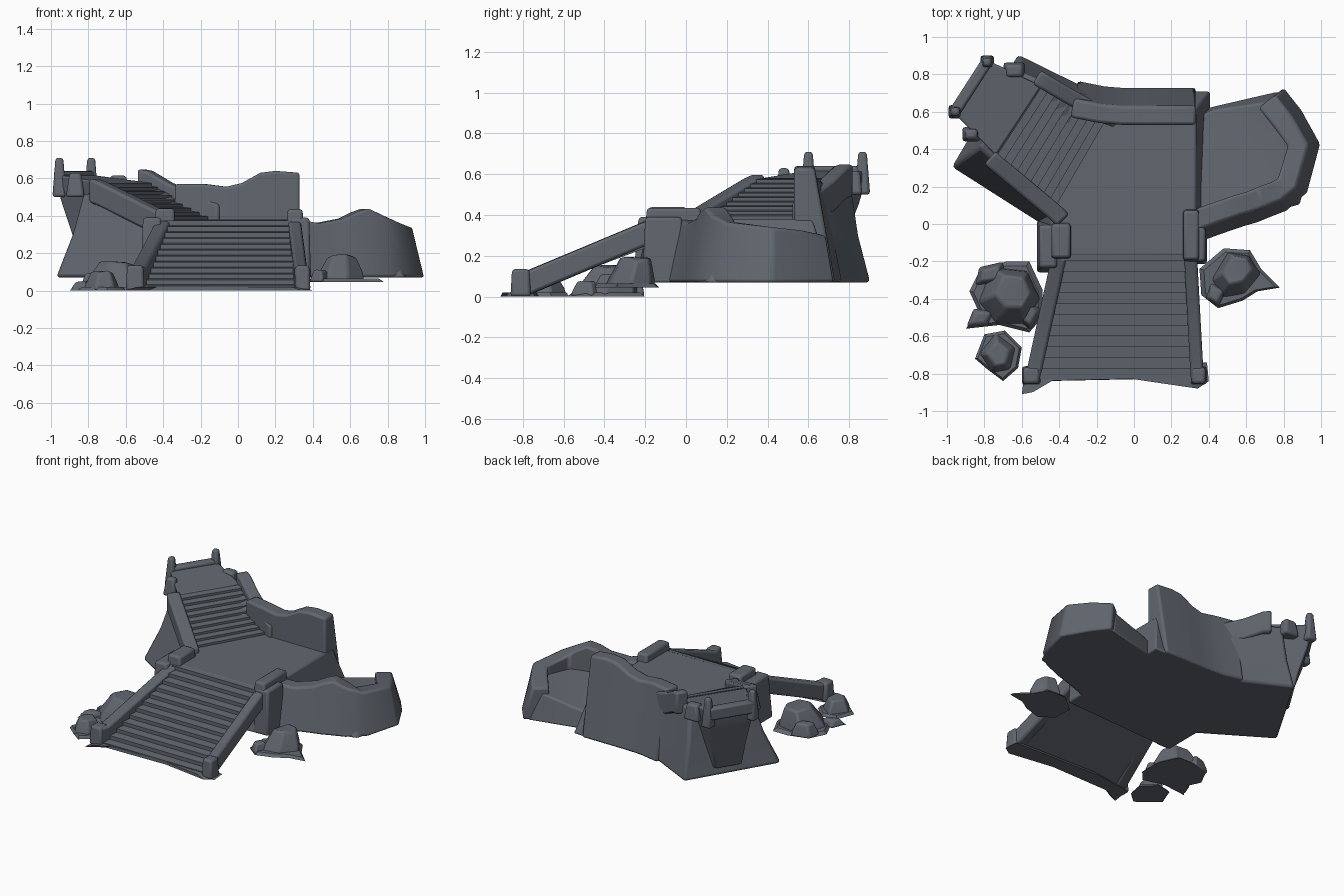
import bpy, bmesh, math, random
from mathutils import Vector

if "Cube" in bpy.data.objects:
    bpy.data.objects.remove(bpy.data.objects["Cube"], do_unlink=True)

stone = bpy.data.materials.new("slate_stone")
stone.use_nodes = True
COLOUR = (0.12, 0.135, 0.16, 1)
stone.diffuse_color = COLOUR
stone.node_tree.nodes["Principled BSDF"].inputs["Base Color"].default_value = COLOUR
parts = []
GROUND = 0.07


def finish(name, bm, bevel):
    """Clean the mesh, add worn edges and the stone colour."""
    big = [f for f in bm.faces if len(f.verts) > 4]
    bmesh.ops.triangulate(bm, faces=big)
    bmesh.ops.recalc_face_normals(bm, faces=bm.faces)
    mesh = bpy.data.meshes.new(name)
    bm.to_mesh(mesh)
    bm.free()
    mesh.materials.append(stone)
    ob = bpy.data.objects.new(name, mesh)
    bpy.context.collection.objects.link(ob)
    if bevel:
        mod = ob.modifiers.new("worn_edges", "BEVEL")
        mod.width, mod.segments = bevel, 2
        mod.limit_method, mod.angle_limit = "ANGLE", math.radians(35)
    parts.append(ob)


def loft(name, rings, bevel=0.012):
    """Solid skin through rings with equal point counts."""
    bm = bmesh.new()
    rows = [[bm.verts.new(p) for p in ring] for ring in rings]
    n = len(rows[0])
    for low, high in zip(rows, rows[1:]):
        for i in range(n):
            j = (i + 1) % n
            bm.faces.new((low[i], low[j], high[j], high[i]))
    bm.faces.new(rows[0][::-1])
    bm.faces.new(rows[-1])
    finish(name, bm, bevel)


def flat(points, z):
    return [(x, y, z) for x, y in points]


def block(name, x, y, w, d, bottom, top, taper=0.9):
    def ring(s, z):
        return [(x + a * w * s / 2, y + b * d * s / 2, z)
                for a, b in ((-1, -1), (1, -1), (1, 1), (-1, 1))]
    loft(name, [ring(1, bottom), ring(taper, top)], 0.015)


def wall(name, path, width, drop=0.1, foot=None, flare=0.0):
    """Beam along a path of top points; foot takes it to the ground."""
    pts = [Vector(p) for p in path]
    rings = []
    for i, p in enumerate(pts):
        along = pts[min(i + 1, len(pts) - 1)] - pts[max(i - 1, 0)]
        side = Vector((along.y, -along.x, 0)).normalized()
        bottom = p.z - drop if foot is None else foot
        outer, inner = p + side * width / 2, p - side * width / 2
        low_out = outer + side * flare
        rings.append([inner, outer, (low_out.x, low_out.y, bottom), (inner.x, inner.y, bottom)])
    loft(name, rings, 0.015)


def stairs(name, low, high, count, thickness):
    """Stepped slab between a low edge and a high edge."""
    z0, z1 = low[0][2], high[0][2]
    profile = [(0, z0 - thickness)]
    for i in range(count):
        z = z0 + (z1 - z0) * (i + 1) / count
        profile += [(i / count, z - 0.006), ((i + 1) / count, z)]
    profile.append((1, z1 - thickness))
    rings = []
    for a, b in zip(low, high):
        a, b = Vector(a), Vector(b)
        rings.append([(*a.lerp(b, t).xy, max(z, 0.0)) for t, z in profile])
    loft(name, rings, 0.009)


def rock(name, outline, z, height, top=0.5, lean=(0, 0), seed=1):
    """Angular boulder: steep sides and a tilted flat top."""
    rng = random.Random(seed)
    cx = sum(p[0] for p in outline) / len(outline)
    cy = sum(p[1] for p in outline) / len(outline)

    def ring(scale, level, shift, rough):
        return [(cx + (x - cx) * scale + lean[0] * shift, cy + (y - cy) * scale + lean[1] * shift,
                 z + height * level * rng.uniform(1 - rough, 1)) for x, y in outline]
    loft(name, [ring(1, 0, 0, 0), ring(0.9, 0.4, 0.3, 0.3), ring(top, 1, 1, 0.15)], 0.012)


def skirt(name, outline, z, height=0.02):
    """Thin ragged slab of rubble lying on the ground."""
    cx = sum(p[0] for p in outline) / len(outline)
    cy = sum(p[1] for p in outline) / len(outline)
    inner = [(cx + (x - cx) * 0.88, cy + (y - cy) * 0.88) for x, y in outline]
    loft(name, [flat(outline, z), flat(inner, z + height)], 0)


# Main platform
loft("platform", [
    flat([(-.52, -.26), (.39, -.21), (.41, .71), (-.3, .74), (-.6, .3), (-.52, .02)], GROUND),
    flat([(-.46, -.17), (.33, -.17), (.33, .62), (-.2, .6), (-.4, .3), (-.44, .02)], .38)])

# Mound carrying the upper stairs
loft("stair_mound", [
    flat([(-.98, .3), (-.5, 0), (-.1, .3), (-.1, .69), (-.3, .75), (-.62, .91)], GROUND),
    flat([(-.89, .37), (-.46, .03), (-.2, .3), (-.14, .66), (-.32, .73), (-.61, .85)], .3),
    [(-.83, .41, .52), (-.42, .05, .36), (-.28, .3, .35),
     (-.18, .6, .36), (-.38, .72, .55), (-.6, .81, .57)]], 0.02)

# Flights of steps
stairs("lower_stairs", [(-.52, -.83, .0), (.34, -.83, .0)],
       [(-.38, -.14, .38), (.28, -.14, .38)], 12, .12)
stairs("upper_stairs", [(-.42, .09, .38), (-.16, .54, .38)],
       [(-.75, .34, .58), (-.49, .74, .58)], 9, .1)

# Upper landing with its tapering bracket
loft("upper_landing", [
    flat([(-.7, .44), (-.85, .57), (-.75, .73), (-.6, .66)], .13),
    flat([(-.72, .42), (-.89, .58), (-.76, .79), (-.58, .69)], .3),
    flat([(-.72, .4), (-.94, .6), (-.78, .85), (-.54, .71)], .45),
    flat([(-.73, .38), (-.97, .6), (-.79, .88), (-.51, .73)], .55),
    [(-.74, .36, .58), (-.97, .6, .62), (-.79, .88, .62), (-.49, .74, .58)]])
wall("landing_end_beam", [(-.965, .59, .64), (-.785, .87, .64)], .06, .09)
for label, x, y in (("front", -.955, .6), ("back", -.785, .865)):
    block("landing_post_" + label, x, y, .075, .075, .5, .71, .55)
block("broken_edge_stone", -.87, .48, .1, .08, .5, .63, .6)
block("back_edge_stone", -.64, .82, .12, .09, .5, .615, .7)

# Parapets and stair rails
wall("back_wall", [(.33, .58, .63), (.2, .58, .64), (.12, .58, .63), (.02, .58, .575),
                   (-.06, .58, .555), (-.18, .59, .57), (-.33, .62, .57)],
     .1, foot=GROUND, flare=.1)
wall("upper_back_rail", [(-.09, .555, .46), (-.18, .59, .5), (-.36, .69, .575),
                         (-.47, .755, .64), (-.52, .785, .65)], .085, .16)
wall("upper_front_rail", [(-.38, .02, .42), (-.42, .06, .43), (-.72, .31, .58),
                          (-.77, .355, .6)], .09, .13)
wall("lower_left_rail", [(-.39, -.1, .4), (-.41, -.22, .36), (-.53, -.77, .13),
                         (-.55, -.84, .13)], .08, .12)
wall("lower_right_rail", [(.3, -.1, .4), (.305, -.22, .36), (.335, -.77, .13),
                          (.34, -.84, .13)], .07, .12)
block("left_stair_post", -.39, -.09, .11, .2, .3, .44)
block("right_stair_post", .305, -.06, .09, .29, .3, .435)
block("left_buttress", -.46, -.12, .12, .28, GROUND, .39, .8)
block("right_buttress", .33, -.11, .12, .21, GROUND, .39, .85)
block("left_foot_post", -.55, -.81, .1, .1, 0, .135, .85)
block("right_foot_post", .345, -.81, .085, .1, 0, .135, .85)
skirt("stair_toe", [(-.6, -.91), (-.48, -.84), (0, -.83), (.34, -.88), (.4, -.84),
                    (.39, -.74), (-.3, -.72), (-.58, -.76)], 0)

# Side bastion: raised fill behind a curving wall
loft("bastion_fill", [
    flat([(.3, -.06), (.89, .1), (.98, .43), (.77, .71), (.43, .63), (.3, .6)], GROUND),
    [(.3, .02, .24), (.8, .22, .27), (.85, .42, .28), (.7, .65, .26),
     (.42, .61, .2), (.3, .55, .2)]])
wall("bastion_wall", [(.31, .015, .38), (.42, .055, .36), (.55, .1, .385), (.62, .12, .42),
                      (.68, .145, .44), (.76, .175, .4), (.82, .22, .365), (.878, .42, .34),
                      (.8, .54, .325), (.71, .655, .3)], .11, foot=GROUND, flare=.065)

# Fallen boulders and their rubble
rock("left_boulder", [(-.84, -.42), (-.76, -.23), (-.57, -.25), (-.5, -.4), (-.58, -.54),
                      (-.74, -.54)], 0, .16, .55, (.02, .03), 3)
rock("left_back_stone", [(-.85, -.33), (-.83, -.23), (-.7, -.2), (-.68, -.31)], 0, .1, .6, seed=4)
rock("left_near_stone", [(-.9, -.55), (-.86, -.45), (-.74, -.46), (-.78, -.55)], 0, .05, .6, seed=5)
rock("left_side_stone", [(-.65, -.5), (-.57, -.4), (-.49, -.46), (-.55, -.57)], 0, .08, .6, seed=6)
rock("left_small_boulder", [(-.83, -.69), (-.74, -.58), (-.63, -.66), (-.66, -.78),
                            (-.76, -.8)], 0, .11, .6, seed=8)
skirt("left_rubble", [(-.9, -.56), (-.83, -.47), (-.88, -.36), (-.82, -.24), (-.68, -.2),
                      (-.56, -.2), (-.49, -.35), (-.49, -.5), (-.56, -.58), (-.72, -.54)], 0)
skirt("left_small_rubble", [(-.85, -.72), (-.8, -.59), (-.69, -.57), (-.6, -.66),
                            (-.62, -.77), (-.7, -.84), (-.78, -.78)], 0)
rock("right_boulder", [(.41, -.3), (.5, -.15), (.62, -.17), (.68, -.27), (.59, -.38),
                       (.47, -.4)], .045, .15, .6, (.01, .03), 11)
rock("right_near_stone", [(.38, -.4), (.41, -.31), (.5, -.35), (.45, -.45)], .045, .07, .6, seed=12)
skirt("right_rubble", [(.35, -.24), (.48, -.13), (.62, -.14), (.68, -.24), (.78, -.34),
                       (.66, -.36), (.58, -.41), (.45, -.45), (.36, -.38)], .045)

# Smooth shading with sharp creases
bpy.ops.object.select_all(action="DESELECT")
for ob in parts:
    ob.select_set(True)
bpy.context.view_layer.objects.active = parts[0]
bpy.ops.object.shade_smooth_by_angle(angle=math.radians(35))
